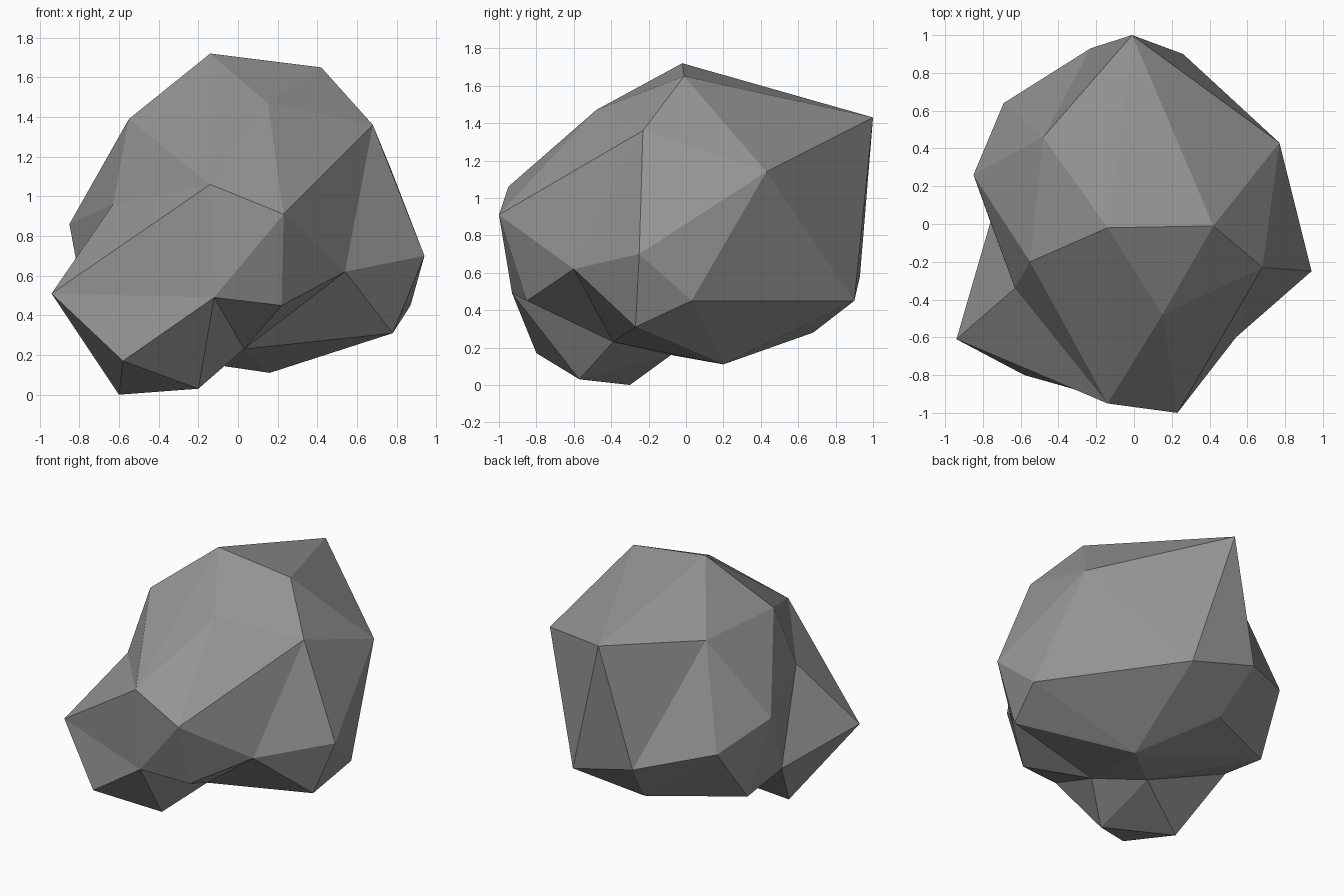
import bpy
import bmesh
from mathutils import Vector

# Remove the default cube only
default_cube = bpy.data.objects.get("Cube")
if default_cube:
    bpy.data.objects.remove(default_cube, do_unlink=True)


def make_material(name, color):
    material = bpy.data.materials.new(name)
    material.use_nodes = True
    material.diffuse_color = color
    material.node_tree.nodes["Principled BSDF"].inputs["Base Color"].default_value = color
    return material


def add_fan(bm, corners, hub, ring, closed):
    """Fan of flat triangular facets from a hub corner to the ring around it."""
    pairs = list(zip(ring, ring[1:]))
    if closed:
        pairs.append((ring[-1], ring[0]))
    for first, second in pairs:
        bm.faces.new([corners[key] for key in (hub, first, second)])


# Corners of the boulder, in hundredths of a unit, grouped by region
crown = {
    "A": (-14, -2, 172), "B": (42, -1, 165), "C": (68, -23, 136),
    "G": (-55, -20, 139), "H": (15, -48, 147), "U": (-1, 100, 143),
    "V": (77, 43, 114), "a": (-48, 46, 139),
}
waist = {
    "D": (94, -25, 70), "I": (23, -100, 91), "J": (-14, -95, 106),
    "Q": (54, -60, 62), "Y": (-85, 26, 86), "Z": (-63, -34, 96),
    "b": (-69, 64, 70), "c": (-23, 93, 58),
}
underside = {
    "E": (78, -27, 31), "F": (87, 3, 45), "P": (22, -85, 45),
    "R": (3, -39, 23), "S": (16, 20, 11), "T": (-18, -8, 16),
    "W": (26, 90, 45), "X": (-15, 68, 28), "d": (-75, 38, 32),
    "e": (-76, 1, 38),
}
jutting_foot = {
    "K": (-94, -61, 51), "L": (-60, -30, 0), "M": (-20, -57, 3),
    "N": (-58, -80, 17), "O": (-12, -93, 49),
}

# Full fans cover the main bulges, part fans close the gaps between them
bulges = {
    "A": "BHJGaU", "C": "BVDQIH", "E": "DFSRQ", "K": "JONLeZ",
    "M": "LNORT", "W": "UVFSXc", "Y": "GZedba",
}
gaps = {
    "I": "HJOPQ", "R": "OPQ", "T": "LedSR", "X": "Sdbc",
    "c": "Uab", "Z": "GJ", "B": "UV", "D": "VF",
}

bm = bmesh.new()
corners = {}
for region in (crown, waist, underside, jutting_foot):
    for key, position in region.items():
        corners[key] = bm.verts.new(Vector(position) / 100)

for hub, ring in bulges.items():
    add_fan(bm, corners, hub, ring, True)
for hub, ring in gaps.items():
    add_fan(bm, corners, hub, ring, False)
bmesh.ops.recalc_face_normals(bm, faces=bm.faces[:])

# Flat-shaded boulder in a single stone grey
mesh = bpy.data.meshes.new("boulder")
bm.to_mesh(mesh)
bm.free()
mesh.materials.append(make_material("stone grey", (0.3, 0.3, 0.3, 1)))
boulder = bpy.data.objects.new("boulder", mesh)
bpy.context.collection.objects.link(boulder)
